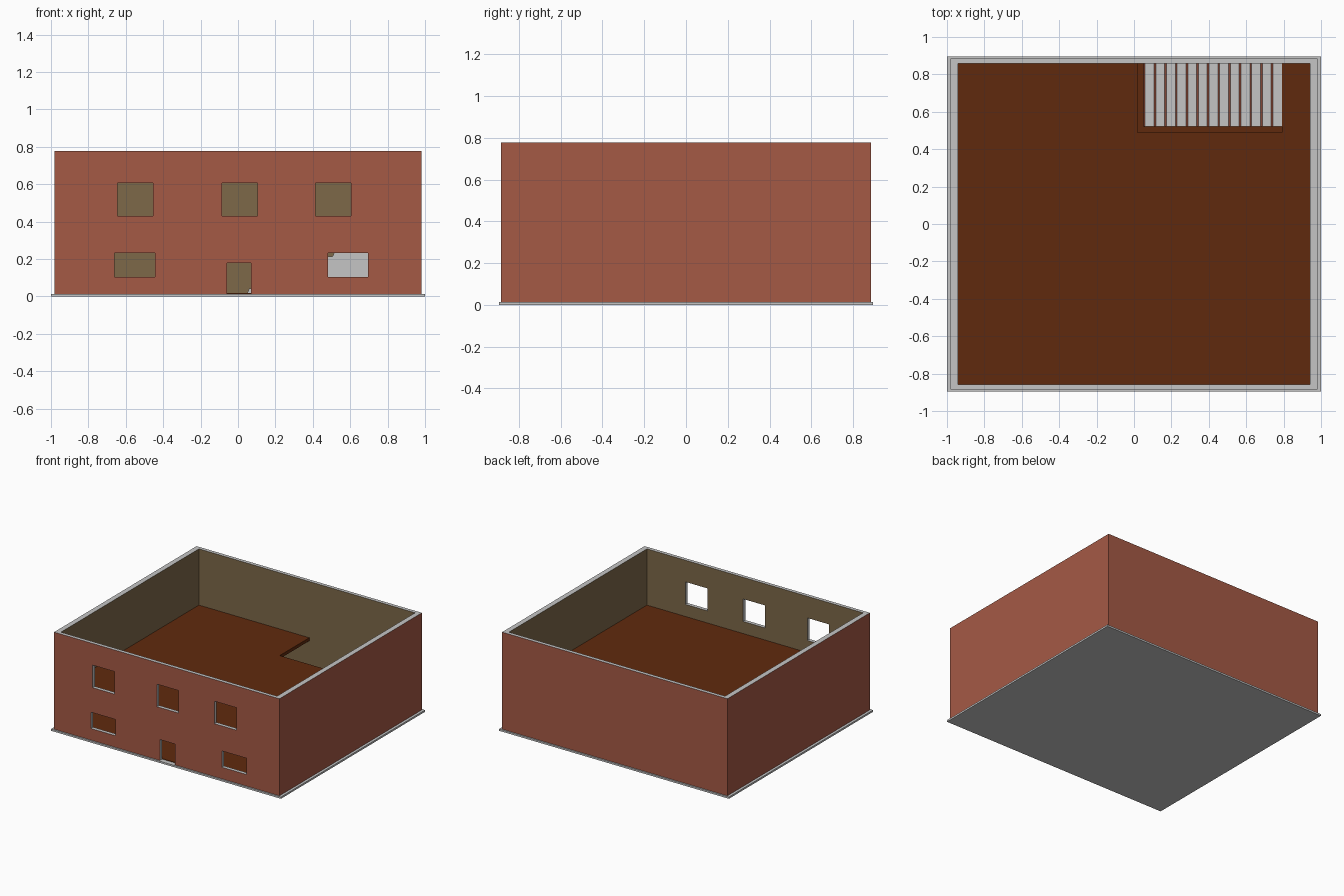
import bpy, bmesh

if "Cube" in bpy.data.objects:
    bpy.data.objects.remove(bpy.data.objects["Cube"])

def material(name, color):
    m = bpy.data.materials.new(name)
    m.diffuse_color = (*color, 1)
    m.use_nodes = True
    m.node_tree.nodes["Principled BSDF"].inputs["Base Color"].default_value = m.diffuse_color
    return m

BRICK = material("brick_red", (0.375, 0.10, 0.06))
TAN = material("interior_tan", (0.205, 0.138, 0.066))
GRAY = material("light_gray", (0.56, 0.56, 0.56))
BROWN = material("floor_brown", (0.118, 0.023, 0.004))

def prism(name, pts, axis, lo, hi, mats):
    """Extrude a 2D outline along z (x,y points) or y (x,z points)."""
    bm = bmesh.new()
    place = (lambda a, b, t: (a, b, t)) if axis == 'z' else (lambda a, b, t: (a, t, b))
    f = bm.faces.new([bm.verts.new(place(a, b, lo)) for a, b in pts])
    new = bmesh.ops.extrude_face_region(bm, geom=[f])['geom']
    for v in (g for g in new if isinstance(g, bmesh.types.BMVert)):
        v.co[2 if axis == 'z' else 1] = hi
    bmesh.ops.recalc_face_normals(bm, faces=bm.faces)
    me = bpy.data.meshes.new(name)
    bm.to_mesh(me)
    bm.free()
    for m in mats:
        me.materials.append(m)
    ob = bpy.data.objects.new(name, me)
    bpy.context.collection.objects.link(ob)
    return ob

def rect(x0, x1, y0, y1):
    return [(x0, y0), (x1, y0), (x1, y1), (x0, y1)]

BASE, TOP, FLOOR = 0.014, 0.777, 0.335
OX, OY, IX, IY = 0.98, 0.885, 0.94, 0.857

# foundation slab and ground floor
prism("foundation_slab", rect(-1, 1, -0.895, 0.895), 'z', 0, BASE, [GRAY])
prism("ground_floor", rect(-IX, IX, -IY, IY), 'z', BASE, BASE + 0.004, [BROWN])

# outer walls: block with the room and front openings cut out
walls = prism("walls", rect(-OX, OX, -OY, OY), 'z', BASE, TOP, [BRICK, TAN, GRAY])
cutters = [prism("room_cutter", rect(-IX, IX, -IY, IY), 'z', -0.1, 1, [])]
openings = [(-0.645, -0.455, 0.43, 0.607), (-0.085, 0.103, 0.43, 0.607),
            (0.415, 0.605, 0.43, 0.607), (-0.66, -0.445, 0.105, 0.233),
            (0.48, 0.695, 0.105, 0.233), (-0.06, 0.07, 0.0, 0.178)]
for o in openings:
    cutters.append(prism("opening_cutter", rect(*o), 'y', -1, -0.8, []))
for c in cutters:
    c.hide_render = True
    mod = walls.modifiers.new("cut", 'BOOLEAN')
    mod.operation, mod.solver, mod.object = 'DIFFERENCE', 'EXACT', c
deps = bpy.context.evaluated_depsgraph_get()
cut = bpy.data.meshes.new_from_object(walls.evaluated_get(deps))
walls.modifiers.clear()
walls.data = cut
for c in cutters:
    bpy.data.objects.remove(c)
cut.materials.clear()
for m in (BRICK, TAN, GRAY):
    cut.materials.append(m)

# brick outside, tan inside, gray rims and window reveals
for p in cut.polygons:
    c, n = p.center, p.normal
    if abs(n.z) < 0.5 and (abs(abs(c.x) - OX) < 0.002 or abs(abs(c.y) - OY) < 0.002):
        p.material_index = 0
    elif abs(n.z) < 0.5 and (abs(abs(c.x) - IX) < 0.002 or abs(abs(c.y) - IY) < 0.002):
        p.material_index = 1
    else:
        p.material_index = 2

# upper floor with stairwell notch at the back
HX0, HX1, HY = 0.02, 0.79, 0.49
prism("upper_floor", [(-IX, -IY), (IX, -IY), (IX, IY), (HX1, IY), (HX1, HY),
                      (HX0, HY), (HX0, IY), (-IX, IY)], 'z', FLOOR - 0.025, FLOOR, [BROWN])

# solid staircase rising to the right, risers leaning slightly
N, SX = 13, 0.05
run, rise = (HX1 - SX) / N, (FLOOR - BASE - 0.004) / N
z0 = BASE + 0.004
outline = [(HX1, z0)]
steps = []
for i in range(N):
    x = SX + i * run
    steps += [(x, z0 + i * rise), (x + 0.01, z0 + (i + 1) * rise)]
outline = steps + [(HX1, FLOOR), (HX1, z0)]
stairs = prism("staircase", outline, 'y', 0.52, IY, [GRAY, BRICK])
for p in stairs.data.polygons:
    if p.normal.x < -0.5:
        p.material_index = 1
